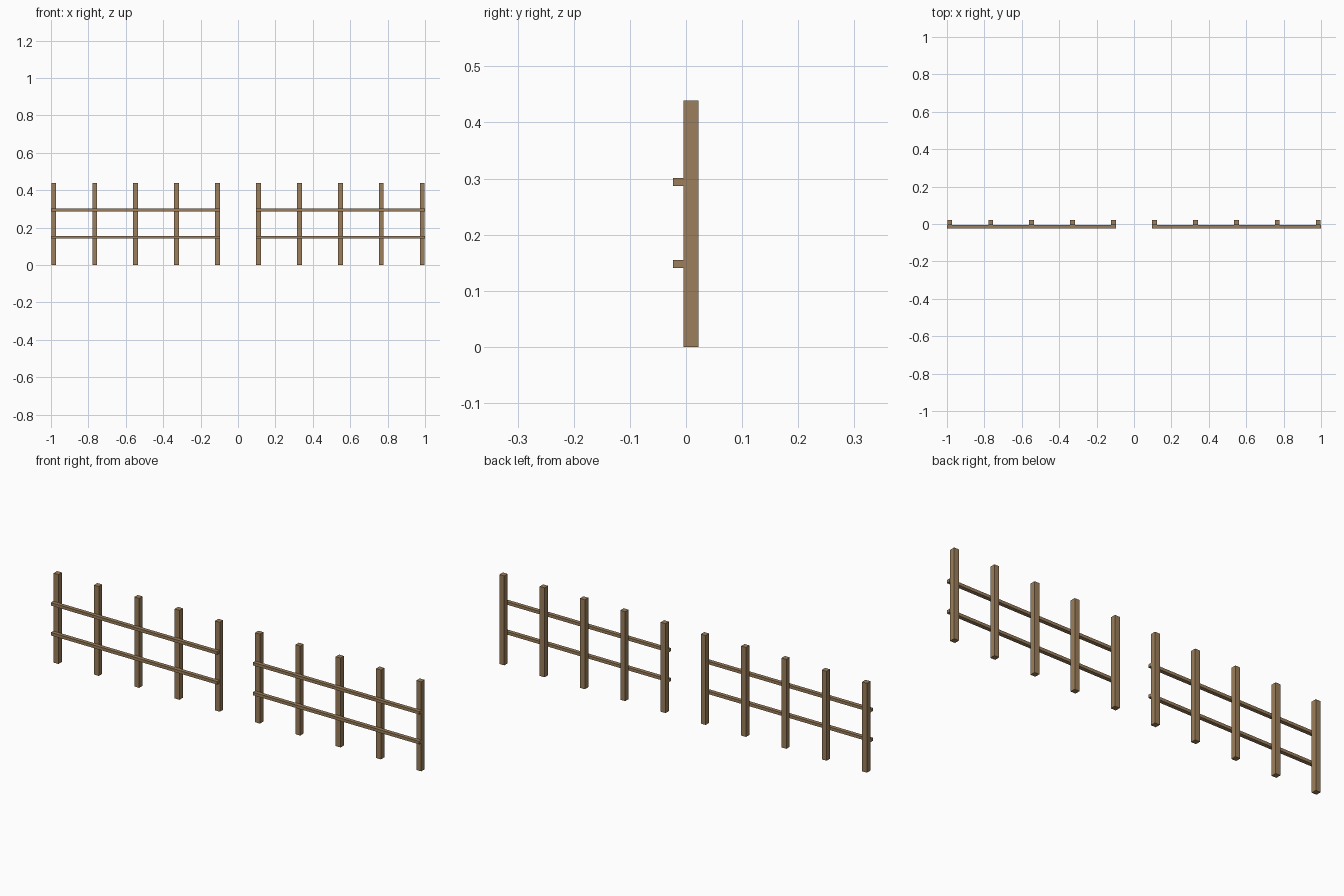
import bpy

if "Cube" in bpy.data.objects:
    bpy.data.objects.remove(bpy.data.objects["Cube"])

wood = bpy.data.materials.new("brown wood")
wood.diffuse_color = (0.33, 0.21, 0.105, 1.0)
wood.use_nodes = True
wood.node_tree.nodes["Principled BSDF"].inputs["Base Color"].default_value = wood.diffuse_color


def box(name, x0, x1, y0, y1, z0, z1):
    """Axis-aligned box between two corners."""
    bpy.ops.mesh.primitive_cube_add(size=1)
    ob = bpy.context.object
    ob.name = name
    c = [(x0, x1), (y0, y1), (z0, z1)]
    for v in ob.data.vertices:
        v.co = [lo + (co + 0.5) * (hi - lo) for co, (lo, hi) in zip(v.co, c)]
    ob.data.materials.append(wood)
    return ob


half = 0.0132       # half post thickness
spacing = 0.219

for side, label in ((-1, "left"), (1, "right")):
    # Five upright posts per fence section
    for i in range(5):
        x = side * (0.109 + i * spacing)
        box(f"{label}_post_{i + 1}", x - half, x + half, -0.0045, 0.022, 0, 0.439)
    # Two thin rails across the front of the posts
    a, b = sorted((side * 0.0975, side * 1.0))
    for z, level in ((0.1475, "lower"), (0.294, "upper")):
        box(f"{label}_{level}_rail", a, b, -0.0235, -0.0045, z - 0.0072, z + 0.0072)
